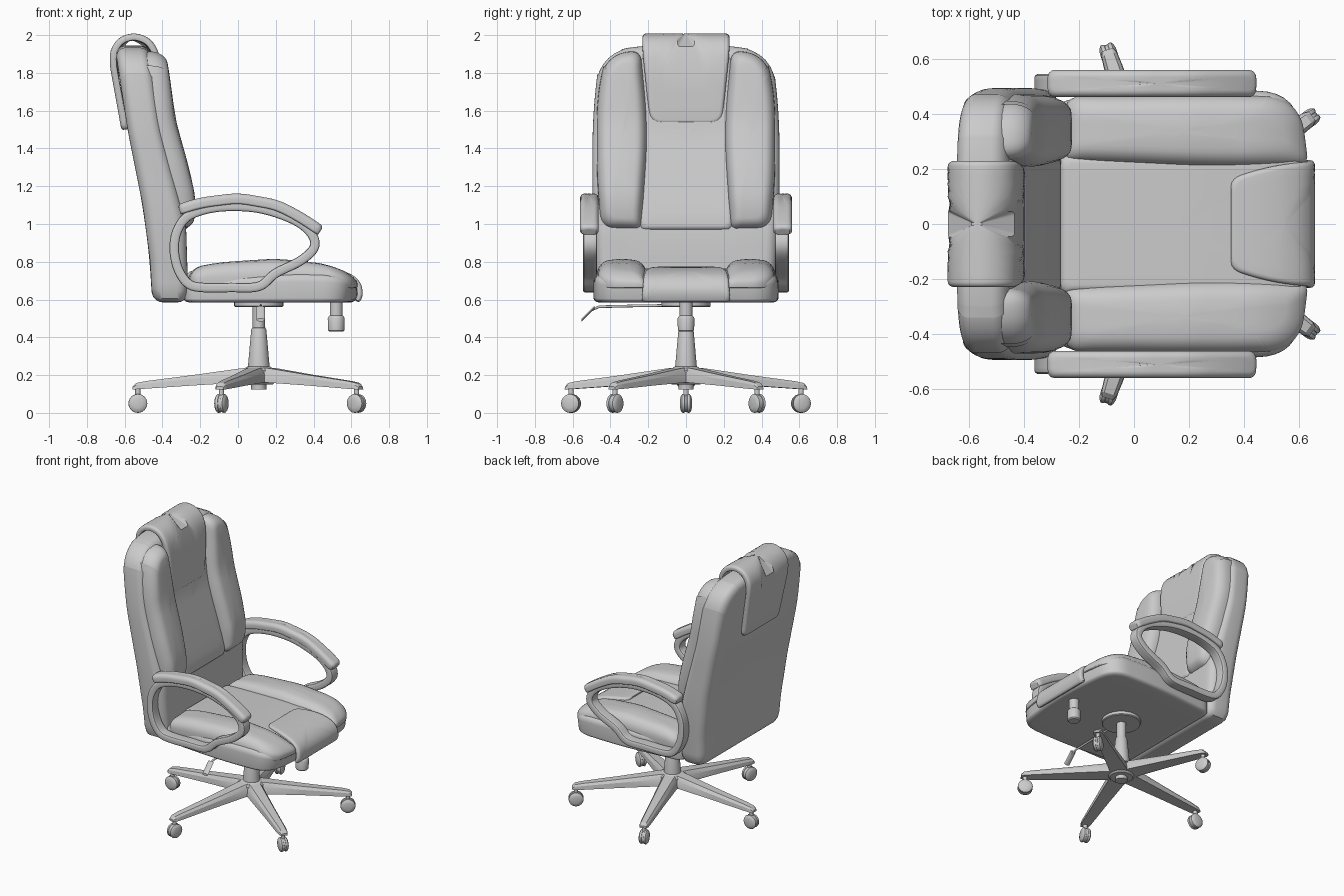
import bpy, bmesh
from math import sin, cos, pi, radians, hypot
from mathutils import Matrix, Vector

if "Cube" in bpy.data.objects:
    bpy.data.objects.remove(bpy.data.objects["Cube"])


def loft(name, rings, closed=False, mat=None, angle=40):
    """Skin equal-length rings of points; caps the ends unless closed."""
    bm = bmesh.new()
    vs = [[bm.verts.new(p) for p in r] for r in rings]
    n = len(rings[0])
    for a, b in zip(vs, vs[1:] + (vs[:1] if closed else [])):
        for i in range(n):
            j = (i + 1) % n
            bm.faces.new((a[i], a[j], b[j], b[i]))
    if not closed:
        bm.faces.new(vs[0])
        bm.faces.new(vs[-1])
    if mat:
        bm.transform(mat)
    bmesh.ops.recalc_face_normals(bm, faces=bm.faces)
    me = bpy.data.meshes.new(name)
    bm.to_mesh(me)
    bm.free()
    me.shade_smooth()
    me.set_sharp_from_angle(angle=radians(angle))
    ob = bpy.data.objects.new(name, me)
    bpy.context.collection.objects.link(ob)
    return ob


def lathe(name, prof, mat, n=32):
    return loft(name, [[(r * cos(2 * pi * i / n), r * sin(2 * pi * i / n), z) for i in range(n)]
                       for r, z in prof], mat=mat)


def track(pts, soft=0.05):
    """Softened piecewise-linear function through (t, value) points."""
    def lin(t):
        if t <= pts[0][0]:
            return pts[0][1]
        for (a, p), (b, q) in zip(pts, pts[1:]):
            if t <= b:
                return p + (q - p) * (t - a) / (b - a)
        return pts[-1][1]

    def f(t):
        h = max(0, min(soft, t - pts[0][0], pts[-1][0] - t))
        return sum(lin(t + h * k / 3) for k in range(-3, 4)) / 7
    return f


def outline(corners, n):
    """Polygon of (u, v, radius) corners, rounded and evenly resampled."""
    raw = []
    for i, (u, v, r) in enumerate(corners):
        c = Vector((u, v))
        a = c + (Vector(corners[i - 1][:2]) - c).normalized() * r
        b = c + (Vector(corners[(i + 1) % len(corners)][:2]) - c).normalized() * r
        for k in range(9):
            t = k / 8
            raw.append(a.lerp(c, t).lerp(c.lerp(b, t), t))
    raw.append(raw[0])
    seg = [(b - a).length for a, b in zip(raw, raw[1:])]
    step, pos, out, i = sum(seg) / n, 0, [], 0
    for k in range(n):
        while pos + seg[i] < k * step:
            pos += seg[i]
            i += 1
        out.append(raw[i].lerp(raw[i + 1], (k * step - pos) / max(seg[i], 1e-9)))
    return out


def pad(name, corners, place, back=(.02, .1), front=(.04, .3), puff=0, n=112):
    """Upholstered slab: (edge inset, depth fraction) rounding on both faces."""
    pts = outline(corners, n)
    lo = [min(p[k] for p in pts) for k in (0, 1)]
    hi = [max(p[k] for p in pts) for k in (0, 1)]
    c = [(a + b) / 2 for a, b in zip(lo, hi)]
    h = [(b - a) / 2 for a, b in zip(lo, hi)]
    steps = [i * pi / 12 for i in range(7)]
    prof = [(back[0], k, 0) for k in (.03, .25, .5, .75)]
    prof += [(back[0] * (1 - sin(a)), 1, back[1] * (1 - cos(a))) for a in steps]
    prof += [(front[0] * (1 - cos(a)), 1, 1 - front[1] * (1 - sin(a))) for a in steps]
    prof += [(front[0], k, 1 + puff * (1 - k * k)) for k in (.85, .7, .5, .25, .03)]
    return loft(name, [[place(*[c[k] + (p[k] - c[k]) * (1 - ins / h[k]) * s for k in (0, 1)], w)
                        for p in pts] for ins, s, w in prof])


def strip(path, thick, y0=0):
    """Placement that follows an xz path; returns it with the path length."""
    L = [0]
    for a, b in zip(path, path[1:]):
        L.append(L[-1] + hypot(b[0] - a[0], b[1] - a[1]))
    fx = track([(l, p[0]) for l, p in zip(L, path)])
    fz = track([(l, p[1]) for l, p in zip(L, path)])

    def place(u, v, w):
        u = min(max(u, .003), L[-1] - .003)
        t = Vector((fx(u + .003) - fx(u - .003), fz(u + .003) - fz(u - .003))).normalized()
        return fx(u) - t.y * thick * w, y0 + v, fz(u) + t.x * thick * w
    return place, L[-1]


def mix(a, b, w):
    return a + (b - a) * w


# backrest
xb = track([(.58, -.455), (.8, -.465), (1.1, -.505), (1.5, -.585), (1.95, -.655)])
xf = track([(.58, -.262), (1.0, -.275), (1.2, -.325), (1.5, -.405), (1.95, -.465)])
xg = track([(.95, -.235), (1.13, -.225), (1.29, -.262), (1.55, -.335), (1.84, -.37), (1.95, -.39)])
pad("backrest_shell", [(-.46, .585, .06), (.46, .585, .06), (.495, 1.0, .2), (.495, 1.6, .2), (.455, 1.9, .16),
                       (.25, 1.945, .1), (-.25, 1.945, .1), (-.455, 1.9, .16), (-.495, 1.6, .2), (-.495, 1.0, .2)],
    lambda u, v, w: (mix(xb(v), xf(v), w), u, v), (.06, .3), (.06, .3))
pad("backrest_centre", [(-.25, .965, .03), (.25, .965, .03), (.25, 1.9, .05), (-.25, 1.9, .05)],
    lambda u, v, w: (mix(xf(v) - .06, xf(v) + .012, w), u, v), front=(.03, .5))
for s, side in ((1, "left"), (-1, "right")):
    pad("backrest_bolster_" + side, [(.235, .97, .03), (.45, .975, .07), (.472, 1.25, .1), (.472, 1.7, .15),
                                     (.42, 1.9, .12), (.24, 1.92, .06), (.2, 1.5, .2)],
        lambda u, v, w: (mix(xb(v) + .1, xg(v), w), s * u, v), front=(.06, .5), puff=.03)

# headrest wrapped over the top
place, L = strip([(-.58, 1.5), (-.647, 1.87), (-.635, 1.94), (-.58, 1.975), (-.52, 1.975), (-.46, 1.93),
                  (-.438, 1.8), (-.432, 1.53)], .037)
pad("headrest", [(0, -.2, .03), (0, .2, .03), (.4, .23, .05), (L - .38, .23, .05), (L, .19, .06),
                 (L, -.19, .06), (L - .38, -.23, .05), (.4, -.23, .05)], place, front=(.02, .5), n=160)

# seat
zt = track([(-.3, .71), (.3, .74), (.5, .735), (.66, .70)])
pad("seat_base", [(-.285, -.45, .06), (.2, -.495, .2), (.6, -.48, .14), (.655, 0, .25), (.6, .48, .14),
                  (.2, .495, .2), (-.285, .45, .06)],
    lambda u, v, w: (u - .03 * (1 - w) * max(0, u), v, mix(.585, zt(u), w)), (.03, .15), (.04, .3))
zc = track([(-.3, .75), (.2, .765), (.45, .755), (.62, .715)])
pad("seat_centre", [(-.27, -.25, .02), (.61, -.25, .02), (.61, .25, .02), (-.27, .25, .02)],
    lambda u, v, w: (u, v, mix(.66, zc(u), w)), front=(.03, .3))
zs = track([(-.28, .765), (-.1, .795), (.2, .812), (.45, .79), (.56, .755), (.65, .71)])
for s, side in ((1, "left"), (-1, "right")):
    pad("seat_bolster_" + side, [(-.265, .23, .04), (.35, .2, .2), (.635, .22, .03), (.605, .46, .13),
                                 (.3, .475, .2), (-.25, .465, .06)],
        lambda u, v, w: (u, s * v, mix(.66, zs(u), w)), front=(.075, .55), puff=.03)
place, L = strip([(.35, .745), (.48, .74), (.58, .715), (.63, .68), (.64, .64), (.615, .595)], .03)
pad("seat_front_panel", [(0, -.165, .04), (.15, -.215, .1), (L, -.235, .02), (L, .235, .02), (.15, .215, .1),
                         (0, .165, .04)], place, front=(.02, .5))

# armrests: closed loop frame with a padded top
loop = [Vector(p) for p in [(-.338, .88), (-.32, .77), (-.27, .69), (-.2, .665), (-.04, .664), (.11, .67),
                            (.2, .74), (.33, .805), (.405, .88), (.38, .96), (.28, 1.03), (.1, 1.085),
                            (-.1, 1.09), (-.25, 1.05), (-.315, .98)]]
curve, m = [], len(loop)
for i in range(m):
    a, b, c, d = (loop[(i + k) % m] for k in (-1, 0, 1, 2))
    for k in range(6):
        t = k / 6
        curve.append(.5 * (2 * b + (c - a) * t + (2 * a - 5 * b + 4 * c - d) * t * t + (3 * b - a - 3 * c + d) * t ** 3))
section = outline([(-.025, -.038, .014), (.025, -.038, .014), (.025, .038, .014), (-.025, .038, .014)], 24)
for s, side in ((1, "left"), (-1, "right")):
    rings = []
    for i, p in enumerate(curve):
        t = (curve[(i + 1) % len(curve)] - curve[i - 1]).normalized()
        rings.append([(p.x - t.y * q.x, s * .508 + q.y, p.y + t.x * q.x) for q in section])
    loft("armrest_frame_" + side, rings, closed=True)
    place, L = strip([(-.305, 1.05), (-.2, 1.085), (0, 1.11), (.2, 1.075), (.33, 1.005), (.425, .94)], .055, s * .512)
    pad("armrest_pad_" + side, [(0, -.05, .03), (L, -.05, .03), (L, .05, .03), (0, .05, .03)], place,
        (.01, .2), (.025, .5))

# mechanism: plate, gas column, tension knob, lever
X = .11
T = Matrix.Translation
lathe("mounting_plate", [(.125, .56), (.13, .565), (.13, .59)], T((X, 0, 0)))
lathe("column", [(.04, .125), (.04, .16), (.06, .22), (.057, .25), (.04, .44), (.036, .45), (.032, .452),
                 (.032, .57)], T((X, 0, 0)))
lathe("tension_knob", [(.036, .43), (.043, .437), (.045, .5), (.04, .51), (.034, .515), (.034, .6)], T((.52, 0, 0)))
for name, path, hx, hz in (("lever_rod", [(0, .57), (-.25, .567), (-.46, .562), (-.5, .545)], .007, .007),
                           ("lever_paddle", [(-.485, .558), (-.495, .55), (-.54, .503), (-.552, .492)], .022, .008)):
    loft(name, [[(.12 + hx * cos(k * pi / 6), y, z + hz * sin(k * pi / 6)) for k in range(12)] for y, z in path])

# five-star base with twin-wheel casters
lathe("base_hub", [(.075, .15), (.095, .17), (.09, .225), (.06, .245)], T((X, 0, 0)))
wheel = [(.02, -.014), (.04, -.014), (.048, -.009), (.05, -.002), (.049, .004), (.04, .011), (.025, .015)]
for i in range(5):
    M = T((X, 0, 0)) @ Matrix.Rotation(radians(36 + 72 * i), 4, 'Z')
    rings = []
    for r, w, z0, z1 in ((0, .065, .16, .245), (.1, .058, .16, .235), (.35, .045, .145, .2),
                         (.6, .034, .128, .168), (.65, .03, .125, .158), (.668, .022, .125, .14)):
        zm = z1 - (z1 - z0) * .35
        rings.append([(r, a * w, z) for a, z in ((-1, z0), (1, z0), (.92, zm), (.6, z1), (-.6, z1), (-.92, zm))])
    loft("base_leg_%d" % (i + 1), rings, mat=M, angle=30)
    C = M @ T((.64, 0, .05))
    lathe("caster_stem_%d" % (i + 1), [(.014, .0), (.014, .1)], C, 16)
    lathe("caster_hood_%d" % (i + 1), [(.046, -.006), (.046, .006)], C @ Matrix.Rotation(pi / 2, 4, 'X'), 24)
    for s in (1, -1):
        lathe("caster_wheel_%d_%s" % (i + 1, "a" if s > 0 else "b"), wheel,
              C @ T((0, s * .016, 0)) @ Matrix.Rotation(-s * pi / 2, 4, 'X'), 24)
